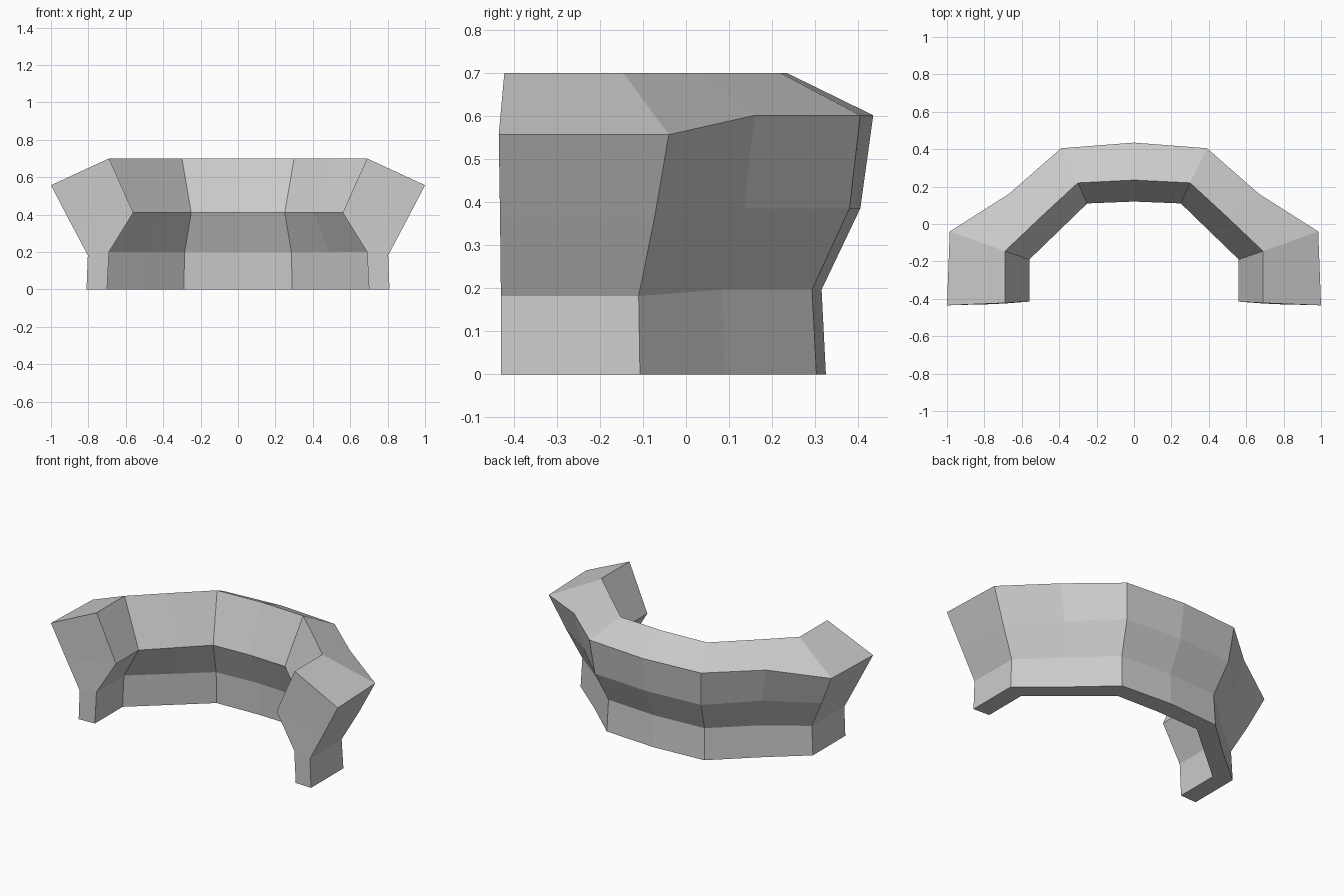
import bpy, bmesh

if "Cube" in bpy.data.objects:
    bpy.data.objects.remove(bpy.data.objects["Cube"])

# Plan paths (x, y) of each lengthwise edge: centre, back corner, side middle, side corner, front end
# followed by the heights at the centre and at the front end
RAILS = [
    ([(0, .21), (.29, .20), (.495, .025), (.70, -.15), (.70, -.425)], 0, 0),
    ([(0, .205), (.285, .19), (.487, .02), (.69, -.15), (.69, -.425)], .2, .2),
    ([(0, .12), (.25, .11), (.405, -.04), (.56, -.19), (.56, -.415)], .41, .41),
    ([(0, .235), (.30, .22), (.495, .04), (.69, -.145), (.69, -.422)], .7, .7),
    ([(0, .435), (.39, .405), (.67, .16), (.985, -.04), (1.0, -.435)], .602, .557),
    ([(0, .405), (.37, .38), (.62, .135), (.895, -.073), (.90, -.432)], .386, .365),
    ([(0, .315), (.335, .293), (.565, .085), (.80, -.11), (.803, -.43)], .197, .182),
    ([(0, .325), (.34, .303), (.575, .09), (.81, -.107), (.81, -.43)], 0, 0),
]

# Half of the curved band, lofted through its stations
bm = bmesh.new()
rings = []
for s in range(5):
    rings.append([bm.verts.new((*path[s], z_back if s < 3 else z_front))
                  for path, z_back, z_front in RAILS])
for a, b in zip(rings, rings[1:]):
    for i in range(8):
        j = (i + 1) % 8
        bm.faces.new((a[i], a[j], b[j], b[i]))

# Front end cap as a strip of quads
e = rings[-1]
for i in range(3):
    bm.faces.new((e[i], e[i + 1], e[6 - i], e[7 - i]))
bmesh.ops.recalc_face_normals(bm, faces=bm.faces)

mesh = bpy.data.meshes.new("curved_band")
bm.to_mesh(mesh)
bm.free()
band = bpy.data.objects.new("curved_band", mesh)
bpy.context.collection.objects.link(band)

# Other half
mirror = band.modifiers.new("mirror", 'MIRROR')
mirror.use_clip = True
